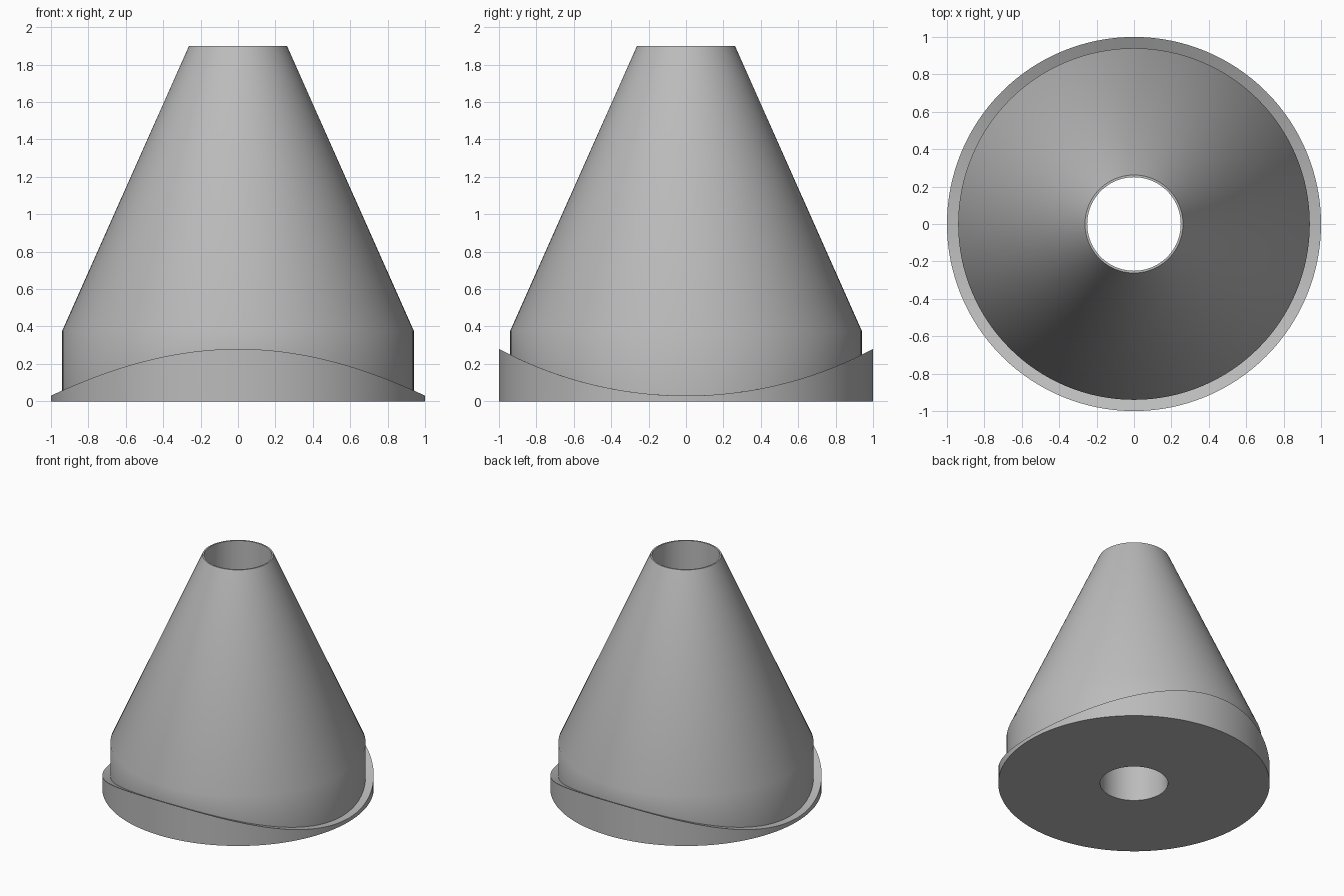
import bpy
import bmesh
from math import sin, cos, tau, sqrt, radians

cube = bpy.data.objects.get("Cube")
if cube:
    bpy.data.objects.remove(cube, do_unlink=True)

SEGMENTS = 128
BORE, BODY, FLANGE, TIP = 0.25, 0.94, 1.0, 0.262
SHOULDER_Z, TOP_Z = 0.377, 1.9
SADDLE_LOW, SADDLE_RADIUS = 0.03, 2.125

# One plain grey material
grey = bpy.data.materials.new("plain grey")
grey.use_nodes = True
colour = (0.5, 0.5, 0.5, 1)
grey.diffuse_color = colour
grey.node_tree.nodes["Principled BSDF"].inputs["Base Color"].default_value = colour


def saddle(y):
    """Height of the flange top, hollowed by a cylinder lying along x."""
    return SADDLE_LOW + SADDLE_RADIUS - sqrt(SADDLE_RADIUS ** 2 - y ** 2)


def section(angle):
    """Closed wall section: base, saddle flange, collar, cone and bore."""
    s, c = sin(angle), cos(angle)
    profile = [(BORE, 0), (FLANGE, 0), (FLANGE, saddle(FLANGE * s)),
               (BODY, saddle(BODY * s)), (BODY, SHOULDER_Z),
               (TIP, TOP_Z), (BORE, TOP_Z)]
    return [(r * c, r * s, z) for r, z in profile]


# Sweep the section round the axis
bm = bmesh.new()
rings = [[bm.verts.new(p) for p in section(tau * i / SEGMENTS)]
         for i in range(SEGMENTS)]
for i, ring in enumerate(rings):
    following = rings[(i + 1) % SEGMENTS]
    for j in range(len(ring)):
        k = (j + 1) % len(ring)
        bm.faces.new((ring[j], following[j], following[k], ring[k]))
bmesh.ops.recalc_face_normals(bm, faces=bm.faces)

mesh = bpy.data.meshes.new("flanged_cone")
bm.to_mesh(mesh)
bm.free()
mesh.materials.append(grey)
cone = bpy.data.objects.new("flanged_cone", mesh)
bpy.context.collection.objects.link(cone)

# Smooth curved walls, sharp rims
bpy.ops.object.select_all(action="DESELECT")
cone.select_set(True)
bpy.context.view_layer.objects.active = cone
bpy.ops.object.shade_smooth_by_angle(angle=radians(30))
